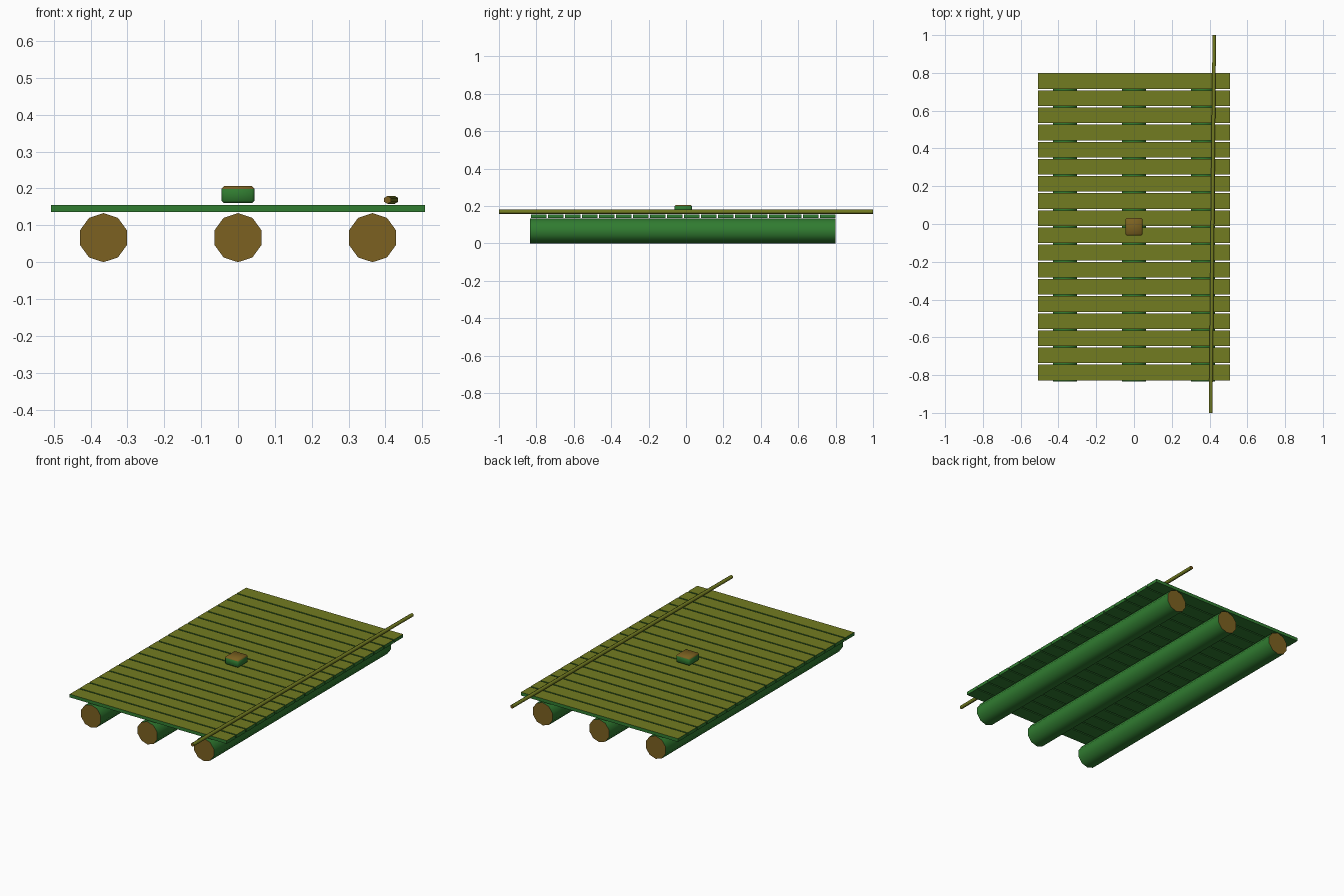
import bpy, math
from mathutils import Vector

if "Cube" in bpy.data.objects:
    bpy.data.objects.remove(bpy.data.objects["Cube"])


def mat(name, col):
    m = bpy.data.materials.new(name)
    m.diffuse_color = (*col, 1)
    m.use_nodes = True
    m.node_tree.nodes["Principled BSDF"].inputs["Base Color"].default_value = m.diffuse_color
    return m


GREEN = mat("green_wood", (0.03, 0.20, 0.03))
OLIVE = mat("olive_wood", (0.17, 0.20, 0.015))
BROWN = mat("cut_wood", (0.20, 0.12, 0.015))


def paint(ob, base, second, test):
    # base colour everywhere, second colour on faces whose normal passes the test
    ob.data.materials.append(base)
    ob.data.materials.append(second)
    for p in ob.data.polygons:
        p.material_index = int(test(p.normal))


def smooth(ob):
    bpy.ops.object.select_all(action='DESELECT')
    ob.select_set(True)
    bpy.context.view_layer.objects.active = ob
    bpy.ops.object.shade_smooth_by_angle(angle=math.radians(65))


def box(name, lo, hi):
    lo, hi = Vector(lo), Vector(hi)
    bpy.ops.mesh.primitive_cube_add(size=1, location=(lo + hi) / 2)
    ob = bpy.context.object
    ob.name = name
    ob.scale = hi - lo
    bpy.ops.object.transform_apply(location=False, rotation=False, scale=True)
    return ob


def rod(name, a, b, r, sides, base):
    a, b = Vector(a), Vector(b)
    bpy.ops.mesh.primitive_cylinder_add(vertices=sides, radius=r, depth=(b - a).length,
                                        location=(a + b) / 2)
    ob = bpy.context.object
    ob.name = name
    d = b - a
    ob.rotation_euler = (-math.pi / 2, 0, -math.atan2(d.x, d.y))
    paint(ob, base, BROWN, lambda n: abs(n.z) > 0.9)
    smooth(ob)
    return ob


# three floating logs
for i, x in enumerate((-0.365, 0, 0.365)):
    rod(f"log_{i + 1}", (x, -0.835, 0.0665), (x, 0.80, 0.0665), 0.0665, 10, GREEN)

# deck planks laid across the logs
COUNT, PITCH, WIDTH = 18, 0.0908, 0.083
for i in range(COUNT):
    y = -0.828 + i * PITCH
    plank = box(f"deck_plank_{i + 1}", (-0.507, y, 0.136), (0.507, y + WIDTH, 0.155))
    paint(plank, GREEN, OLIVE, lambda n: n.z > 0.9)

# small bevelled block in the middle of the deck
block = box("centre_block", (-0.045, -0.061, 0.160), (0.045, 0.031, 0.206))
bev = block.modifiers.new("bevel", 'BEVEL')
bev.width = 0.007
bev.segments = 1
bpy.ops.object.modifier_apply(modifier="bevel")
paint(block, GREEN, BROWN, lambda n: n.z > 0.5)
smooth(block)

# long pole lying slightly askew along the right side
rod("punting_pole", (0.406, -1, 0.169), (0.425, 1, 0.169), 0.0108, 6, OLIVE)
